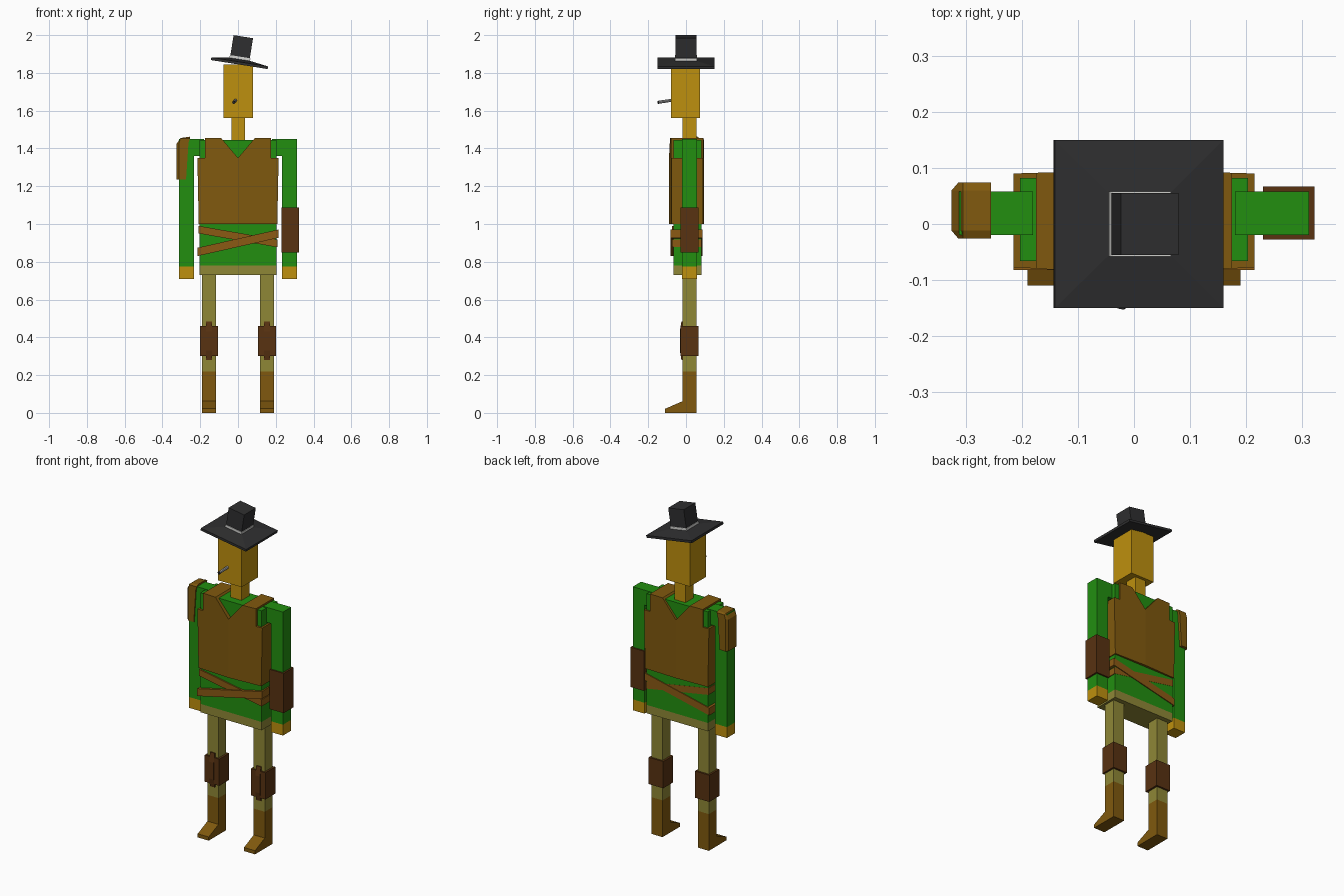
import bpy, bmesh, math
from mathutils import Vector, Matrix

cube = bpy.data.objects.get("Cube")
if cube:
    bpy.data.objects.remove(cube, do_unlink=True)


def material(name, rgb):
    lin = [((c / 255 + 0.055) / 1.055) ** 2.4 if c > 10 else c / 255 / 12.92 for c in rgb]
    m = bpy.data.materials.new(name)
    m.use_nodes = True
    m.diffuse_color = (*lin, 1)
    m.node_tree.nodes["Principled BSDF"].inputs["Base Color"].default_value = (*lin, 1)
    return m


SKIN = material("skin ochre", (190, 144, 14))
GREEN = material("shirt green", (34, 143, 16))
LEATHER = material("leather brown", (128, 89, 14))
BELT = material("belt brown", (139, 90, 20))
DARK = material("dark leather", (88, 50, 17))
OLIVE = material("trouser olive", (143, 135, 54))
BLACK = material("hat black", (47, 47, 48))
BAND = material("band pale grey", (215, 215, 212))
GREY = material("paper grey", (170, 170, 170))


def add(name, bm, mat):
    bmesh.ops.recalc_face_normals(bm, faces=bm.faces)
    me = bpy.data.meshes.new(name)
    bm.to_mesh(me)
    bm.free()
    me.materials.append(mat)
    ob = bpy.data.objects.new(name, me)
    bpy.context.collection.objects.link(ob)
    return ob


def loft(name, rings, mat):
    """Closed solid through rings of equal point count."""
    bm = bmesh.new()
    vs = [[bm.verts.new(p) for p in ring] for ring in rings]
    n = len(vs[0])
    for a, b in zip(vs, vs[1:]):
        for i in range(n):
            j = (i + 1) % n
            bm.faces.new((a[i], a[j], b[j], b[i]))
    bm.faces.new(vs[0])
    bm.faces.new(vs[-1])
    return add(name, bm, mat)


def rect(x0, x1, y0, y1, z):
    return [(x0, y0, z), (x1, y0, z), (x1, y1, z), (x0, y1, z)]


def box(name, x, y, z, mat):
    return loft(name, [rect(*x, *y, z[0]), rect(*x, *y, z[1])], mat)


def sided(s, a, b):
    return tuple(sorted((s * a, s * b)))


def rod(name, a, b, r, mat):
    a, b = Vector(a), Vector(b)
    d = b - a
    bm = bmesh.new()
    m = Matrix.Translation((a + b) / 2) @ d.to_track_quat('Z', 'Y').to_matrix().to_4x4()
    bmesh.ops.create_cone(bm, cap_ends=True, segments=8, radius1=r, radius2=r,
                          depth=d.length, matrix=m)
    return add(name, bm, mat)


# Head and neck
box("head", (-0.077, 0.08), (-0.08, 0.073), (1.56, 1.845), SKIN)
box("neck", (-0.035, 0.037), (-0.019, 0.055), (1.44, 1.57), SKIN)

# Rolled smoke in the mouth
rod("smoke_stick", (-0.012, -0.07, 1.656), (-0.022, -0.142, 1.645), 0.008, GREY)
rod("smoke_tip", (-0.022, -0.142, 1.645), (-0.023, -0.15, 1.643), 0.008, BLACK)

# Tilted hat
hat = [
    loft("hat_brim", [rect(-0.152, 0.152, -0.15, 0.15, -0.008),
                      rect(-0.152, 0.152, -0.15, 0.15, 0.006),
                      rect(-0.056, 0.054, -0.055, 0.055, 0.02)], BLACK),
    box("hat_band", (-0.057, 0.053), (-0.058, 0.058), (0.015, 0.034), BAND),
    box("hat_crown", (-0.054, 0.05), (-0.055, 0.055), (0.02, 0.141), BLACK),
]
for ob in hat:
    ob.location = (0.008, 0, 1.852)
    ob.rotation_euler = (0, math.radians(9), 0)

# Shirt and trouser waist
box("shirt", (-0.203, 0.203), (-0.066, 0.082), (0.78, 1.446), GREEN)
box("trouser_waist", (-0.203, 0.203), (-0.066, 0.082), (0.73, 0.78), OLIVE)

# Vest: half outline with a slight ridge at the middle, mirrored
half = [(0, 1.0), (0.208, 1.0), (0.215, 1.35), (0.175, 1.35),
        (0.175, 1.456), (0.09, 1.456), (0, 1.35)]


def bulge(x):
    return 0.013 * (1 - x / 0.215)


vest = loft("vest", [[(x, -0.077 - bulge(x), z) for x, z in half],
                     [(x, 0.09 + bulge(x) * 0.5, z) for x, z in half]], LEATHER)
bm = bmesh.new()
bm.from_mesh(vest.data)
inner = [f for f in bm.faces if all(abs(v.co.x) < 1e-5 for v in f.verts)]
bmesh.ops.delete(bm, geom=inner, context='FACES')
bm.to_mesh(vest.data)
bm.free()
vest.modifiers.new("Mirror", 'MIRROR')


# Two crossed belts, slanting in opposite directions
def belt(name, hx, y0, y1, z_right, z_left, h):
    ends = [[(x, y0, z), (x, y1, z), (x, y1, z + h), (x, y0, z + h)]
            for x, z in ((-hx, z_right), (hx, z_left))]
    loft(name, ends, BELT)


belt("upper_belt", 0.215, -0.082, 0.087, 0.83, 0.927, 0.044)
belt("lower_belt", 0.208, -0.074, 0.083, 0.95, 0.877, 0.04)

for s, side in ((1, "left"), (-1, "right")):
    # Arm with sleeve, shoulder and hand
    arm_x, arm_y = sided(s, 0.234, 0.312), (-0.02, 0.058)
    box(side + "_sleeve", arm_x, arm_y, (0.775, 1.45), GREEN)
    box(side + "_shoulder", sided(s, 0.18, 0.234), arm_y, (1.36, 1.45), GREEN)
    box(side + "_hand", arm_x, arm_y, (0.71, 0.775), SKIN)

    # Leg, knee guard and its front strip
    leg_x, leg_y = sided(s, 0.117, 0.19), (-0.018, 0.055)
    box(side + "_leg", leg_x, leg_y, (0.22, 0.74), OLIVE)
    box(side + "_knee_guard", sided(s, 0.105, 0.201), (-0.028, 0.066), (0.30, 0.46), DARK)
    strip = [(-0.017, 0.28), (-0.024, 0.28), (-0.033, 0.33),
             (-0.033, 0.43), (-0.024, 0.485), (-0.017, 0.485)]
    loft(side + "_knee_strip", [[(x, y, z) for y, z in strip]
                                for x in sided(s, 0.138, 0.169)], DARK)

    # Boot with a wedge toe
    boot = [(0.055, 0), (0.055, 0.22), (-0.018, 0.22), (-0.018, 0.062),
            (-0.11, 0.022), (-0.11, 0)]
    loft(side + "_boot", [[(x, y, z) for y, z in boot] for x in leg_x], LEATHER)

# Guard on the left forearm
box("left_arm_guard", (0.23, 0.322), (-0.028, 0.067), (0.85, 1.088), DARK)

# Plate on the right shoulder, chamfered on the outer edges
outer = [(-0.275, 1.235), (-0.325, 1.235), (-0.325, 1.425), (-0.305, 1.455),
         (-0.255, 1.462), (-0.262, 1.43)]
edge = [(max(x, -0.313), min(z, 1.452)) for x, z in outer]
loft("right_shoulder_plate",
     [[(x, y, z) for x, z in prof] for prof, y in
      ((edge, -0.026), (outer, -0.012), (outer, 0.06), (edge, 0.074))], LEATHER)
